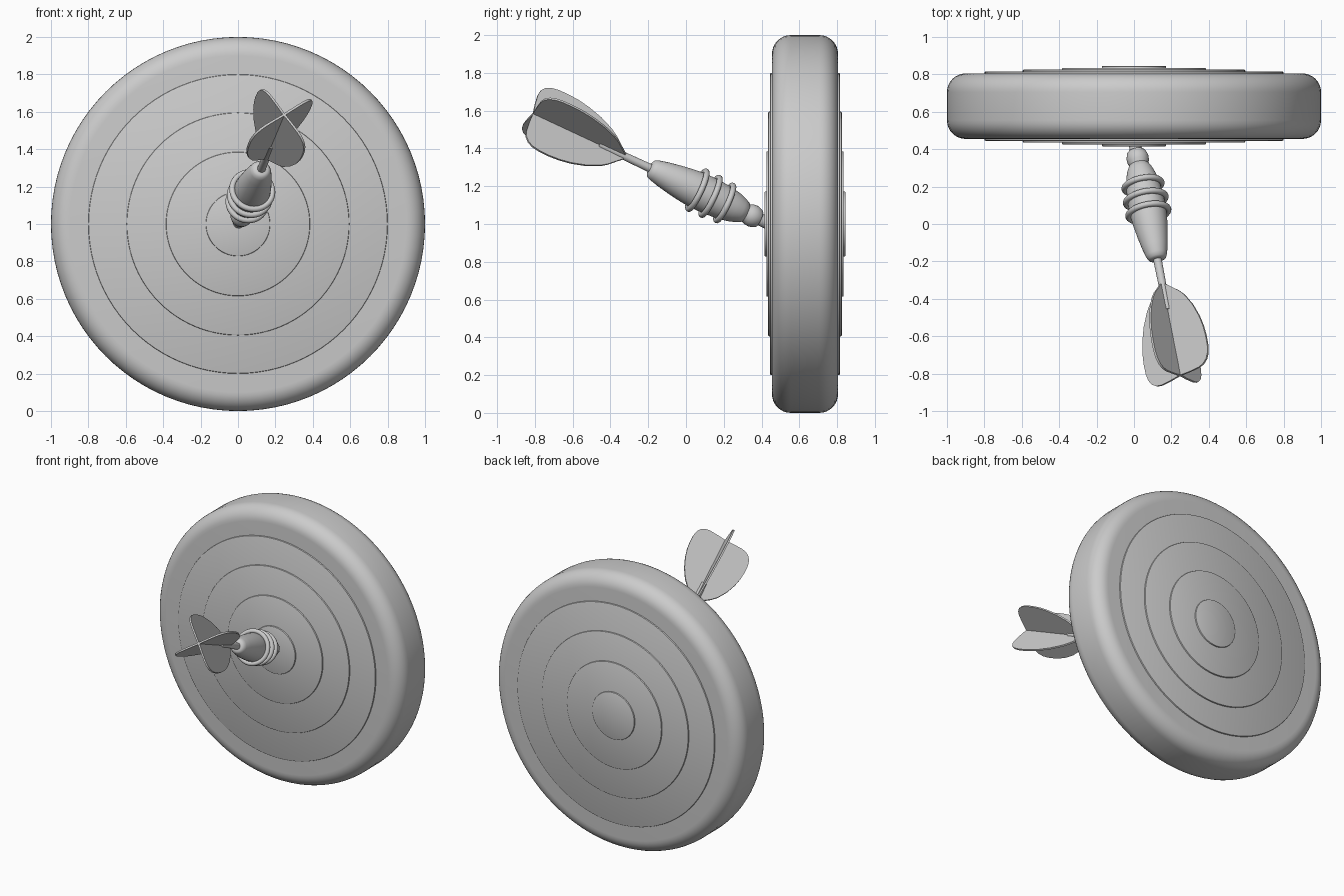
import bpy, bmesh, math
from mathutils import Vector, Matrix

if "Cube" in bpy.data.objects:
    bpy.data.objects.remove(bpy.data.objects["Cube"])


def finish(bm, name, matrix, angle=35):
    bmesh.ops.remove_doubles(bm, verts=bm.verts, dist=1e-5)
    bmesh.ops.recalc_face_normals(bm, faces=bm.faces)
    mesh = bpy.data.meshes.new(name)
    bm.to_mesh(mesh)
    bm.free()
    mesh.transform(matrix)
    ob = bpy.data.objects.new(name, mesh)
    bpy.context.collection.objects.link(ob)
    bpy.ops.object.select_all(action='DESELECT')
    ob.select_set(True)
    bpy.context.view_layer.objects.active = ob
    bpy.ops.object.shade_smooth_by_angle(angle=math.radians(angle))
    return ob


def lathe(name, profile, matrix, steps=48, closed=False):
    """Spin (distance along axis, radius) points around local Z."""
    bm = bmesh.new()
    vs = [bm.verts.new((r, 0, t)) for t, r in profile]
    edges = [bm.edges.new(p) for p in zip(vs, vs[1:])]
    if closed:
        edges.append(bm.edges.new((vs[-1], vs[0])))
    bmesh.ops.spin(bm, geom=vs + edges, cent=(0, 0, 0), axis=(0, 0, 1),
                   angle=math.tau, steps=steps, use_merge=True)
    return finish(bm, name, matrix)


def rounded_disc(name, radius, half, bevel, matrix, segs):
    corner = [(half - bevel + bevel * math.cos(a), radius - bevel + bevel * math.sin(a))
              for a in [i * math.pi / 2 / segs for i in range(segs + 1)]]
    profile = [(half, 0)] + corner + [(-t, r) for t, r in reversed(corner)] + [(-half, 0)]
    return lathe(name, profile, matrix, 96)


# Board with stepped target rings on both faces
board_m = Matrix.Translation((0, 0.63, 1)) @ Matrix.Rotation(math.pi / 2, 4, 'X')
rounded_disc("board", 1.0, 0.175, 0.10, board_m, 8)
for i, r in enumerate((0.80, 0.595, 0.385, 0.172)):
    rounded_disc(f"target_ring_{i + 1}", r, 0.185 + 0.01 * i, 0.006, board_m, 2)

# Dart frame: local Z runs from the tip to the tail
d = Vector((0.247, -1.26, 0.588)).normalized()
u = d.cross(Vector((0, 0, 1))).normalized() * -1
if u.x < 0:
    u = -u
v = d.cross(u)
if v.z < 0:
    v = -v
dart_m = Matrix((u, v, d)).transposed().to_4x4()
dart_m.translation = (0, 0.45, 0.997)

# Dart body
lathe("dart_tip", [(0, 0), (0, 0.033), (0.09, 0.033), (0.09, 0)], dart_m, 24)
lathe("dart_collar", [(0.067, 0), (0.067, 0.042), (0.075, 0.05), (0.105, 0.06),
                      (0.13, 0.058), (0.155, 0.047), (0.175, 0.042), (0.175, 0)], dart_m, 32)
lathe("dart_barrel", [(0.145, 0), (0.145, 0.044), (0.152, 0.054), (0.18, 0.068), (0.22, 0.081),
                      (0.28, 0.092), (0.36, 0.098), (0.44, 0.098), (0.50, 0.092),
                      (0.57, 0.082), (0.64, 0.069), (0.69, 0.057), (0.71, 0.048),
                      (0.718, 0.035), (0.72, 0)], dart_m)
for i, (t, r) in enumerate(((0.275, 0.101), (0.359, 0.108), (0.437, 0.109))):
    ring = [(t + 0.016 * math.cos(k * math.tau / 12), r + 0.016 * math.sin(k * math.tau / 12))
            for k in range(12)]
    lathe(f"grip_ring_{i + 1}", ring, dart_m, closed=True)
lathe("dart_shaft", [(0.70, 0), (0.70, 0.023), (1.02, 0.019), (1.02, 0)], dart_m, 24)

# Four thin flight blades
outline = [(0.85, 0), (0.90, 0.05), (0.94, 0.093), (0.98, 0.125), (1.055, 0.164), (1.135, 0.191),
           (1.20, 0.204), (1.26, 0.209), (1.32, 0.208), (1.36, 0.200), (1.39, 0.184),
           (1.41, 0.158), (1.418, 0.125), (1.417, 0.06), (1.412, 0)]
thick = 0.012
for i in range(4):
    bm = bmesh.new()
    face = bm.faces.new([bm.verts.new((r, -thick / 2, t)) for t, r in outline])
    ext = bmesh.ops.extrude_face_region(bm, geom=[face], use_keep_orig=True)
    bmesh.ops.translate(bm, vec=(0, thick, 0),
                        verts=[g for g in ext["geom"] if isinstance(g, bmesh.types.BMVert)])
    turn = Matrix.Rotation(math.radians(32 + 90 * i), 4, 'Z')
    finish(bm, f"flight_blade_{i + 1}", dart_m @ turn)
